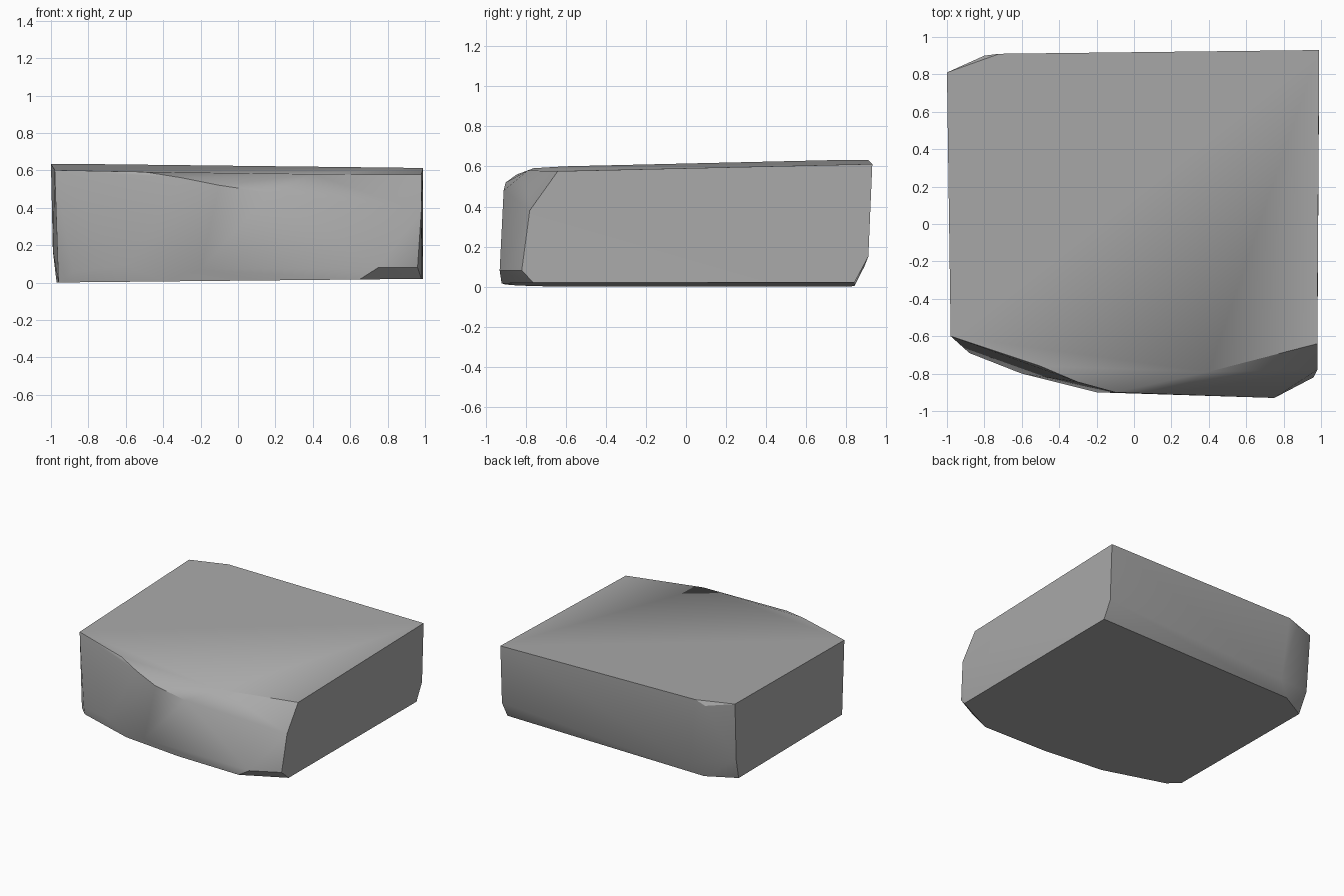
import bpy
import bmesh
import math

cube = bpy.data.objects.get("Cube")
if cube:
    bpy.data.objects.remove(cube, do_unlink=True)


def make_material(name, color):
    material = bpy.data.materials.new(name)
    material.use_nodes = True
    material.diffuse_color = color
    material.node_tree.nodes["Principled BSDF"].inputs["Base Color"].default_value = color
    return material


def top_height(x, y):
    return 0.603 + 0.023 * y - 0.012 * x


def bottom_height(x, y):
    return 0.01 + 0.01 * x


# Outline of the gently sloping top face
top_outline = [(-1, 0.81), (-0.72, 0.91), (0.99, 0.93), (0.98, -0.64),
               (0.4, -0.79), (-0.5, -0.76), (-0.98, -0.6)]

# Outline of the flat underside
bottom_outline = [(-0.97, 0.72), (-0.75, 0.84), (0.99, 0.84), (0.98, -0.76), (0.65, -0.92),
                  (0.1, -0.9), (-0.4, -0.84), (-0.88, -0.68), (-0.96, -0.6)]

# Chipped corners along the bulging front
front_chips = [(-0.3, -0.845, 0.56), (-0.1, -0.9, 0.52), (0.17, -0.91, 0.48),
               (0.98, -0.78, 0.38), (0.96, -0.82, 0.08), (0.75, -0.93, 0.08),
               (-0.2, -0.9, 0.07), (-0.6, -0.8, 0.09), (-0.88, -0.69, 0.06)]

# Chipped corners along the lower back edge
back_chips = [(0.99, 0.91, 0.15), (-0.66, 0.89, 0.1), (-0.99, 0.78, 0.17), (-0.8, 0.9, 0.6)]

corners = [(x, y, top_height(x, y)) for x, y in top_outline]
corners += [(x, y, bottom_height(x, y)) for x, y in bottom_outline]
corners += front_chips + back_chips

# Wrap all the corners into one solid slab
bm = bmesh.new()
for corner in corners:
    bm.verts.new(corner)
hull = bmesh.ops.convex_hull(bm, input=bm.verts)
loose = [v for v in bm.verts if not v.link_faces]
bmesh.ops.delete(bm, geom=loose, context="VERTS")
bmesh.ops.dissolve_limit(bm, angle_limit=math.radians(1.5), verts=bm.verts, edges=bm.edges)
bmesh.ops.recalc_face_normals(bm, faces=bm.faces)

mesh = bpy.data.meshes.new("stone_slab")
bm.to_mesh(mesh)
bm.free()
mesh.materials.append(make_material("stone_grey", (0.4, 0.4, 0.4, 1)))
slab = bpy.data.objects.new("stone_slab", mesh)
bpy.context.collection.objects.link(slab)

# Soft facets with crisp main edges
bpy.context.view_layer.objects.active = slab
slab.select_set(True)
bpy.ops.object.shade_smooth_by_angle(angle=math.radians(30))
